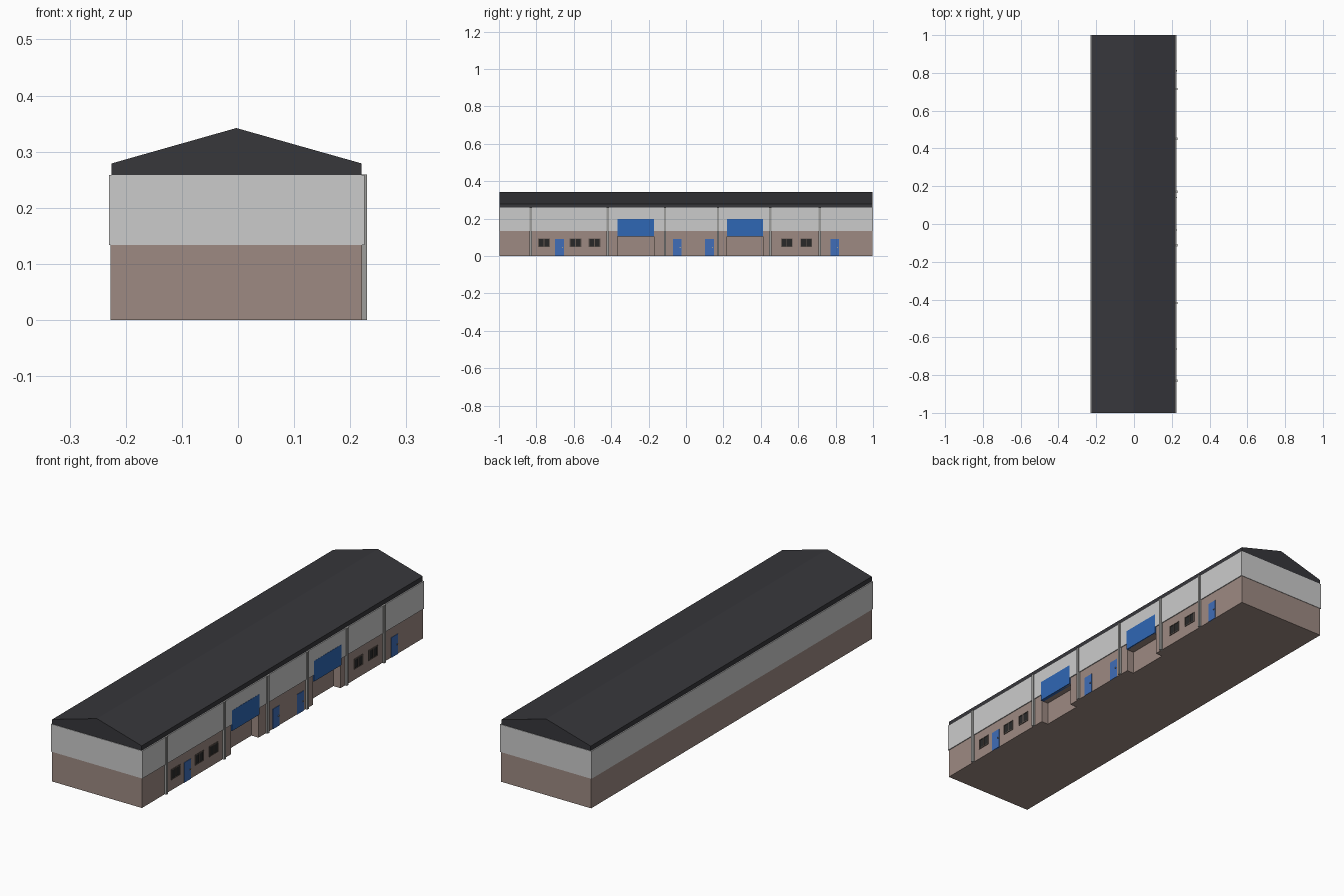
import bpy, bmesh

if "Cube" in bpy.data.objects:
    bpy.data.objects.remove(bpy.data.objects["Cube"])


def material(name, rgb):
    m = bpy.data.materials.new(name)
    m.diffuse_color = (*rgb, 1)
    m.use_nodes = True
    m.node_tree.nodes["Principled BSDF"].inputs["Base Color"].default_value = m.diffuse_color
    return m


BRICK = material("brick", (0.34, 0.255, 0.225))
CLAD = material("cladding", (0.70, 0.70, 0.70))
STEEL = material("steel", (0.34, 0.34, 0.33))
ROOF = material("roof", (0.038, 0.038, 0.044))
BLUE = material("shutter_blue", (0.028, 0.135, 0.46))
DOOR = material("door_blue", (0.05, 0.155, 0.48))
FRAME = material("frame", (0.13, 0.10, 0.085))
GLASS = material("glass", (0.022, 0.022, 0.022))


def prism(name, profile, y0, y1, mat):
    """Extrude an x-z profile along y."""
    bm = bmesh.new()
    face = bm.faces.new([bm.verts.new((x, y0, z)) for x, z in profile])
    ext = bmesh.ops.extrude_face_region(bm, geom=[face])
    moved = [v for v in ext["geom"] if isinstance(v, bmesh.types.BMVert)]
    bmesh.ops.translate(bm, verts=moved, vec=(0, y1 - y0, 0))
    bmesh.ops.recalc_face_normals(bm, faces=bm.faces)
    mesh = bpy.data.meshes.new(name)
    bm.to_mesh(mesh)
    bm.free()
    obj = bpy.data.objects.new(name, mesh)
    bpy.context.collection.objects.link(obj)
    if mat:
        mesh.materials.append(mat)
    return obj


def box(name, x, y, z, mat=None):
    return prism(name, [(x[0], z[0]), (x[1], z[0]), (x[1], z[1]), (x[0], z[1])], y[0], y[1], mat)


WALL = 0.221   # outer face of the right-hand brick wall
BAYS = [(-0.365, -0.17), (0.218, 0.412)]

# brick body, upper cladding and pitched roof
brick = box("brick_walls", (-0.227, WALL), (-0.998, 0.998), (0, 0.25), BRICK)
box("upper_cladding", (-0.23, 0.225), (-1, 1), (0.134, 0.258), CLAD)
prism("roof", [(-0.225, 0.256), (0.22, 0.256), (0.22, 0.279), (-0.003, 0.342), (-0.225, 0.279)],
      -0.998, 0.998, ROOF)

# loading bays: recess under a blue panel
for i, (a, b) in enumerate(BAYS):
    cutter = box(f"bay_cutter_{i}", (WALL - 0.035, 0.3), (a, b), (-0.1, 0.105))
    cutter.hide_render = True
    cutter.hide_viewport = True
    cut = brick.modifiers.new(f"bay_{i}", "BOOLEAN")
    cut.operation = "DIFFERENCE"
    cut.object = cutter
    cut.solver = "EXACT"
    box(f"bay_panel_{i}", (WALL - 0.01, 0.2258), (a, b), (0.105, 0.197), BLUE)

# steel columns along the right side
for i, y in enumerate((-0.83, -0.418, -0.112, 0.171, 0.451, 0.715)):
    box(f"column_{i}", (WALL - 0.003, 0.23), (y - 0.006, y + 0.006), (0, 0.259), STEEL)

# personnel doors with handles
for i, y in enumerate((-0.70, -0.07, 0.102, 0.772)):
    box(f"door_{i}", (WALL - 0.005, WALL + 0.002), (y, y + 0.047), (0, 0.09), DOOR)
    box(f"door_handle_{i}", (WALL, WALL + 0.006), (y + 0.036, y + 0.042), (0.044, 0.048), STEEL)

# two-pane windows
for i, y in enumerate((-0.79, -0.622, -0.52, 0.508, 0.612)):
    w, z0, z1, t = 0.062, 0.047, 0.094, 0.004
    box(f"window_glass_{i}", (WALL - 0.005, WALL + 0.001), (y, y + w), (z0, z1), GLASS)
    face = (WALL - 0.002, WALL + 0.003)
    for j, yy in enumerate((y, y + w / 2 - t / 2, y + w - t)):
        box(f"window_upright_{i}_{j}", face, (yy, yy + t), (z0, z1), FRAME)
    for j, zz in enumerate((z0, z1 - t)):
        box(f"window_rail_{i}_{j}", face, (y, y + w), (zz, zz + t), FRAME)
